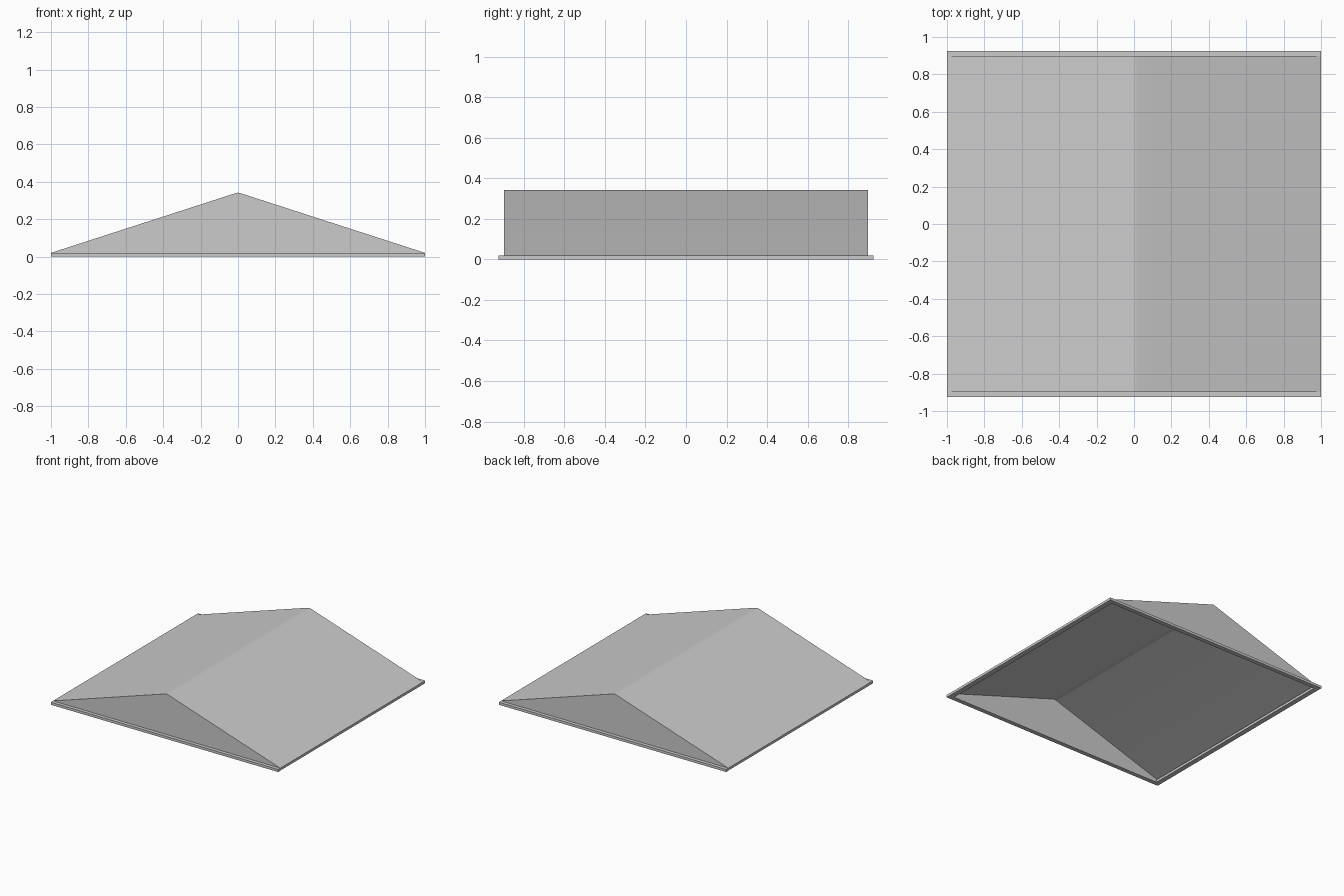
import bpy, bmesh, math

if "Cube" in bpy.data.objects:
    bpy.data.objects.remove(bpy.data.objects["Cube"])

W, D, H, RIM = 1.0, 0.925, 0.342, 0.02
GABLE_Y = 0.897


def make_object(name, bm):
    bmesh.ops.recalc_face_normals(bm, faces=bm.faces)
    mesh = bpy.data.meshes.new(name)
    bm.to_mesh(mesh)
    bm.free()
    obj = bpy.data.objects.new(name, mesh)
    bpy.context.collection.objects.link(obj)
    return obj


# Hollow gable roof: slopes and end triangles, open underneath
profile = [(-W, RIM), (-0.02, 0.337), (0, H), (0.02, 0.337), (W, RIM)]
bm = bmesh.new()
front = [bm.verts.new((x, -GABLE_Y, z)) for x, z in profile]
back = [bm.verts.new((x, GABLE_Y, z)) for x, z in profile]
for i in range(len(profile) - 1):
    bm.faces.new((front[i], front[i + 1], back[i + 1], back[i]))
bm.faces.new(front)
bm.faces.new(back)
roof = make_object("roof_shell", bm)
bpy.context.view_layer.objects.active = roof
roof.select_set(True)
bpy.ops.object.shade_smooth_by_angle(angle=math.radians(40))

# Flat rim frame around the open base
bm = bmesh.new()
outer = [(-W, -D), (W, -D), (W, D), (-W, D)]
inner = [(math.copysign(W - 0.04, x), math.copysign(D - 0.035, y)) for x, y in outer]
loops = [[bm.verts.new((x, y, z)) for x, y in ring]
         for ring, z in ((outer, 0), (outer, RIM), (inner, RIM), (inner, 0))]
for a in range(4):
    b = (a + 1) % 4
    for i in range(4):
        j = (i + 1) % 4
        bm.faces.new((loops[a][i], loops[a][j], loops[b][j], loops[b][i]))
make_object("base_rim", bm)
